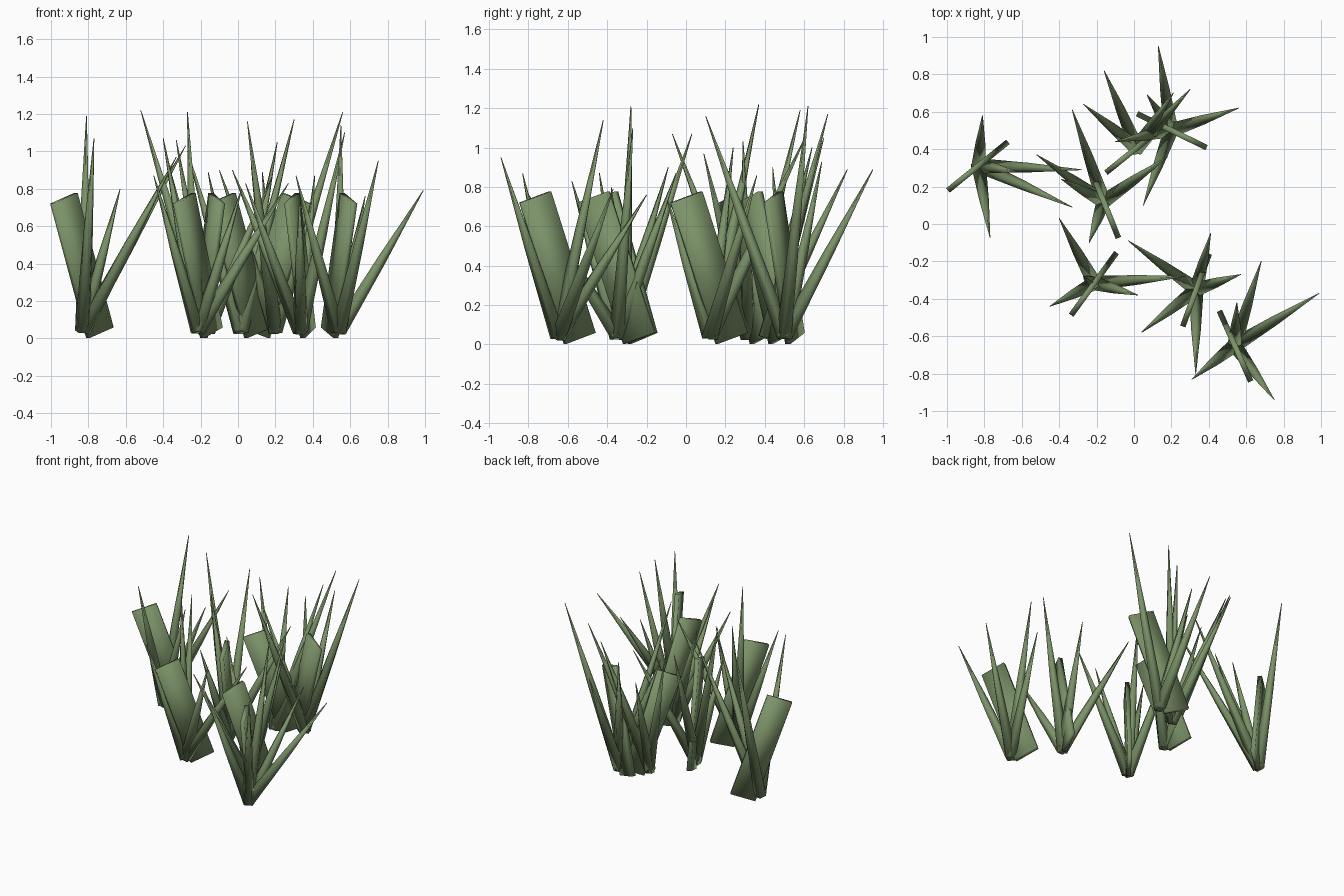
import bpy, bmesh, math
from mathutils import Vector, Matrix

cube = bpy.data.objects.get("Cube")
if cube:
    bpy.data.objects.remove(cube, do_unlink=True)

green = bpy.data.materials.new("grass_green")
green.use_nodes = True
colour = (0.2, 0.29, 0.14, 1)
green.diffuse_color = colour
green.node_tree.nodes["Principled BSDF"].inputs["Base Color"].default_value = colour

BASE_RADIUS = 0.042
MIDDLE_RADIUS = 0.027
TIP_RADIUS = 0.002
BASE_HEIGHT = 0.04
LEAF_SIZE = (0.175, 0.03, 0.76)
LEAF_LEAN = math.radians(19)


def finish(bm, name):
    mesh = bpy.data.meshes.new(name)
    bm.to_mesh(mesh)
    bm.free()
    mesh.materials.append(green)
    mesh.shade_smooth()
    ob = bpy.data.objects.new(name, mesh)
    bpy.context.collection.objects.link(ob)


def add_blade(bm, base, tip):
    """Narrow five-sided spike, slightly full in the middle."""
    axis = tip - base
    turn = axis.to_track_quat("Z", "Y").to_matrix().to_4x4()
    place = Matrix.Translation((base + tip) / 2) @ turn
    spike = bmesh.ops.create_cone(bm, cap_ends=True, segments=5, radius1=BASE_RADIUS,
                                  radius2=TIP_RADIUS, depth=axis.length, matrix=place)
    sides = [e for e in {e for v in spike["verts"] for e in v.link_edges}
             if e.calc_length() > axis.length / 2]
    cut = bmesh.ops.subdivide_edges(bm, edges=sides, cuts=1)
    ring = [g for g in cut["geom_inner"] if isinstance(g, bmesh.types.BMVert)]
    swell = 2 * MIDDLE_RADIUS / (BASE_RADIUS + TIP_RADIUS)
    bmesh.ops.scale(bm, vec=(swell, swell, 1), space=place.inverted(), verts=ring)


def add_leaf(bm, centre, heading):
    """Flat blunt leaf that leans along its own plane towards the heading."""
    place = (Matrix.Translation((centre.x, centre.y, 0.39))
             @ Matrix.Rotation(math.radians(heading), 4, "Z")
             @ Matrix.Translation((0.025, 0, 0))
             @ Matrix.Rotation(LEAF_LEAN, 4, "Y")
             @ Matrix.Diagonal((*LEAF_SIZE, 1)))
    bmesh.ops.create_cube(bm, size=1, matrix=place)


# Each tuft: name, root, heading of its broad leaf, tips of its blades
tufts = [
    ("right_tuft", (-.815, .325), 219,
     [(-.81, .58, 1.19), (-.77, -.07, 1.07), (-.33, .09, .97), (-.28, .29, 1.03), (-.63, .28, .8)]),
    ("middle_tuft", (-.17, .14), 292,
     [(-.52, .37, 1.22), (-.33, .61, 1.06), (-.24, -.1, .75), (.18, .36, .86), (-.39, .24, 1)]),
    ("back_tuft", (.03, .42), 219,
     [(-.16, .82, .89), (-.27, .64, 1), (.21, .7, 1.05), (.3, .72, 1.17)]),
    ("back_left_tuft", (.18, .51), 334,
     [(.13, .95, .89), (.56, .62, 1.21), (.05, .1, 1.16), (-.1, .44, .9), (.07, .69, .93)]),
    ("front_right_tuft", (-.2, -.3), 234,
     [(-.4, .03, 1.07), (.27, -.28, .83), (.02, -.38, .8), (-.45, -.44, .87), (-.27, -.28, 1.21)]),
    ("front_tuft", (.34, -.33), 250,
     [(-.03, -.09, .9), (.41, -.05, .87), (.57, -.27, 1.1), (.33, -.8, .76), (.04, -.58, .83)]),
    ("front_left_tuft", (.53, -.63), 294,
     [(.99, -.37, .79), (.75, -.94, .95), (.31, -.83, .87), (.55, -.42, 1.14), (.68, -.2, .76)]),
]

for name, root, heading, tips in tufts:
    base = Vector((*root, BASE_HEIGHT))
    # Blades spring from just beside the foot of the broad leaf
    angle = math.radians(heading)
    blade_root = base + 0.02 * Vector((math.cos(angle), math.sin(angle), 0))
    bm = bmesh.new()
    for tip in tips:
        add_blade(bm, blade_root, Vector(tip))
    finish(bm, name + "_blades")
    bm = bmesh.new()
    add_leaf(bm, base, heading)
    finish(bm, name + "_broad_leaf")
